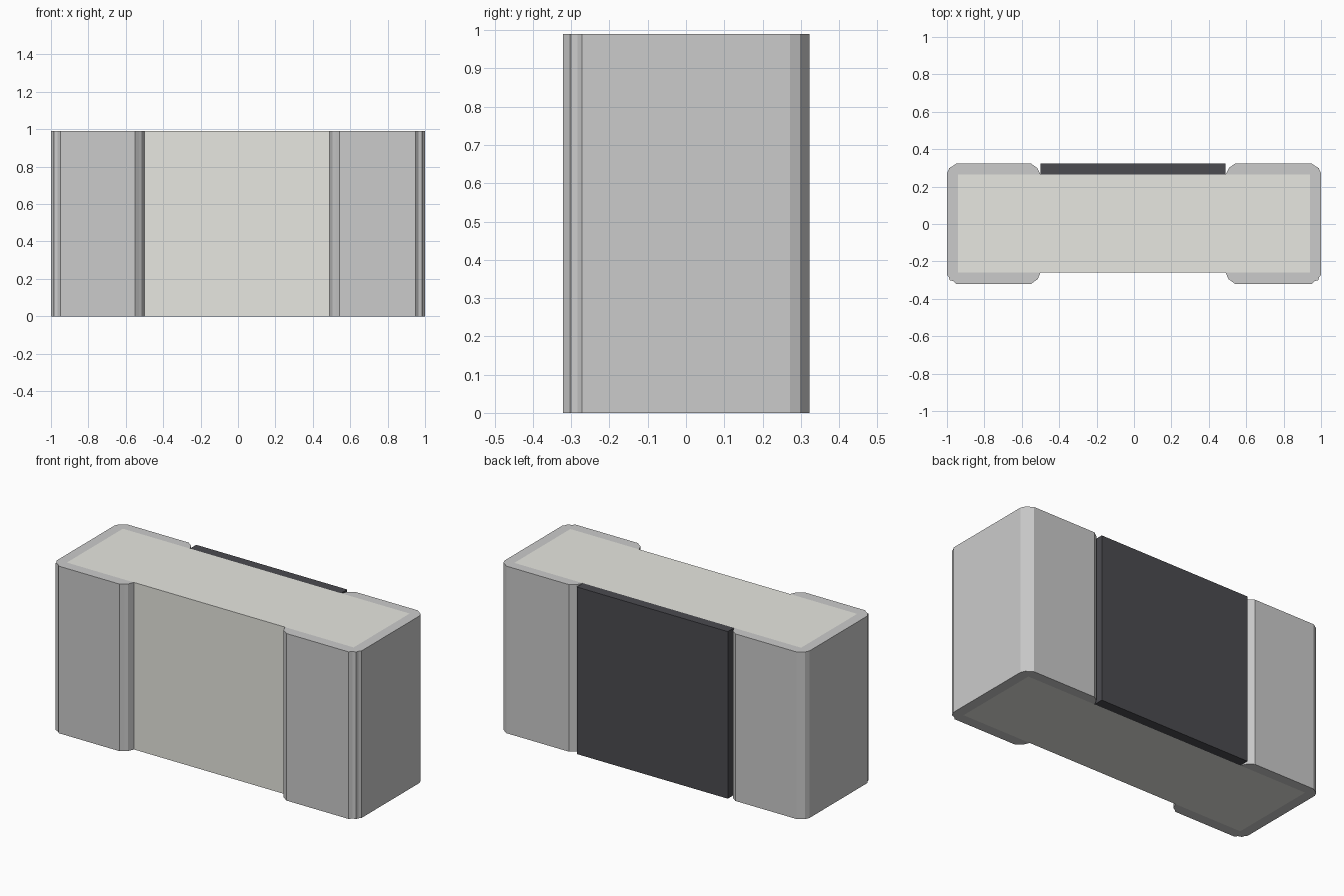
import bpy, bmesh

if "Cube" in bpy.data.objects:
    bpy.data.objects.remove(bpy.data.objects["Cube"])

HEIGHT = 0.99


def material(name, color):
    m = bpy.data.materials.new(name)
    m.diffuse_color = color
    m.use_nodes = True
    m.node_tree.nodes["Principled BSDF"].inputs["Base Color"].default_value = m.diffuse_color
    return m


def prism(name, outline, mat):
    """Extrude an xy outline from the ground up to HEIGHT."""
    bm = bmesh.new()
    face = bm.faces.new([bm.verts.new((x, y, 0)) for x, y in outline])
    top = bmesh.ops.extrude_face_region(bm, geom=[face])["geom"]
    bmesh.ops.translate(bm, vec=(0, 0, HEIGHT),
                        verts=[v for v in top if isinstance(v, bmesh.types.BMVert)])
    bmesh.ops.recalc_face_normals(bm, faces=bm.faces)
    mesh = bpy.data.meshes.new(name)
    bm.to_mesh(mesh)
    bm.free()
    mesh.materials.append(mat)
    obj = bpy.data.objects.new(name, mesh)
    bpy.context.collection.objects.link(obj)
    return obj


def rect(x0, x1, y0, y1):
    return [(x0, y0), (x1, y0), (x1, y1), (x0, y1)]


ceramic = material("ceramic", (0.80, 0.80, 0.75, 1))
metal = material("metal", (0.76, 0.76, 0.74, 1))
dark = material("dark_coating", (0.07, 0.07, 0.08, 1))

# Ceramic core and dark coating on the back
prism("ceramic_body", rect(-0.94, 0.94, -0.26, 0.265), ceramic)
prism("dark_coating", rect(-0.5, 0.49, 0.265, 0.323), dark)

# C-shaped metal end caps wrapped around the core, with stepped corners
for name, side, inner in (("left_cap", -1, 0.5), ("right_cap", 1, 0.49)):
    cap = [
        (inner, -0.26), (inner + 0.015, -0.295), (inner + 0.03, -0.305),
        (inner + 0.052, -0.322), (0.95, -0.322), (0.965, -0.306),
        (0.985, -0.3), (0.99, -0.284), (1.0, -0.272),
        (1.0, 0.272), (0.988, 0.298), (0.95, 0.323),
        (inner + 0.05, 0.323), (inner + 0.018, 0.3), (inner, 0.265),
        (0.94, 0.265), (0.94, -0.26),
    ]
    prism(name, [(side * x, y) for x, y in cap], metal)
